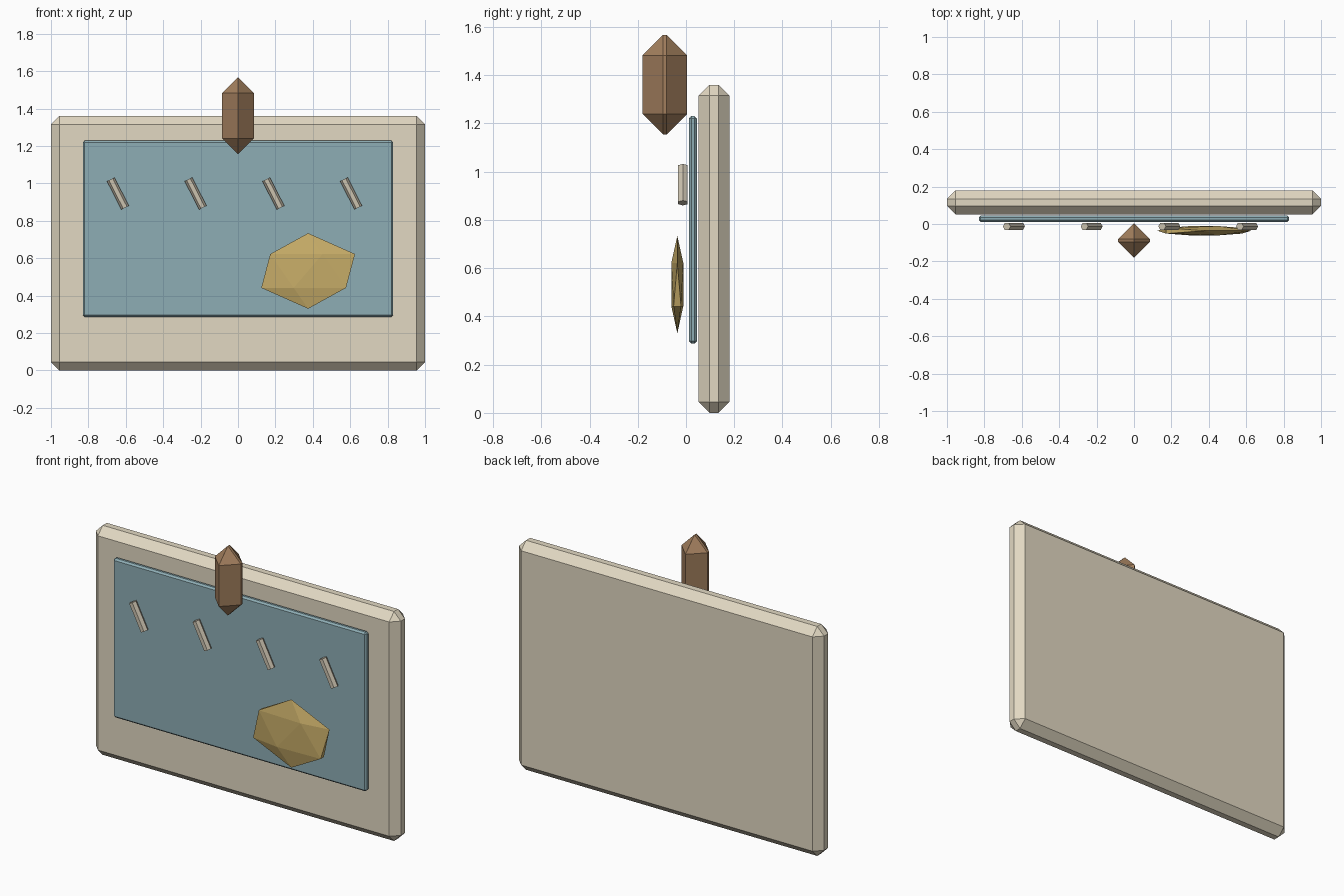
import bpy
import math

if "Cube" in bpy.data.objects:
    bpy.data.objects.remove(bpy.data.objects["Cube"])


def material(name, rgb):
    m = bpy.data.materials.new(name)
    m.diffuse_color = (*rgb, 1)
    m.use_nodes = True
    m.node_tree.nodes["Principled BSDF"].inputs["Base Color"].default_value = m.diffuse_color
    return m


cream = material("cream", (0.76, 0.69, 0.54))
teal = material("teal", (0.27, 0.42, 0.46))
brown = material("brown", (0.36, 0.21, 0.11))
gold = material("gold", (0.58, 0.42, 0.14))
stone = material("stone", (0.60, 0.54, 0.43))


def finish(name, mat, scale=(1, 1, 1)):
    ob = bpy.context.object
    ob.name = name
    ob.scale = scale
    ob.data.materials.append(mat)
    bpy.ops.object.transform_apply(location=False, rotation=False, scale=True)
    return ob


def bevel_box(name, lo, hi, bevel, mat):
    centre = [(a + b) / 2 for a, b in zip(lo, hi)]
    bpy.ops.mesh.primitive_cube_add(size=1, location=centre)
    ob = finish(name, mat, [b - a for a, b in zip(lo, hi)])
    mod = ob.modifiers.new("chamfer", 'BEVEL')
    mod.width = bevel
    mod.segments = 1
    return ob


# Backing board, inset panel and the heavily chamfered top clip
bevel_box("board", (-1, 0.052, 0), (1, 0.18, 1.36), 0.045, cream)
bevel_box("panel", (-0.83, 0.012, 0.287), (0.83, 0.045, 1.23), 0.01, teal)
bevel_box("top_clip", (-0.085, -0.18, 1.155), (0.085, 0.005, 1.567), 0.0848, brown)

# Row of slanted hexagonal strokes
for i in range(4):
    bpy.ops.mesh.primitive_cylinder_add(
        vertices=6, radius=0.0225, depth=0.17,
        location=(-0.642 + 0.4155 * i, -0.013, 0.946))
    ob = finish(f"stroke_{i + 1}", stone)
    # turn the hexagon so its flats face front and back, then lean it
    for v in ob.data.vertices:
        v.co.x, v.co.y = v.co.y, -v.co.x
    ob.rotation_euler.y = -math.radians(27)

# Flattened faceted badge
bpy.ops.mesh.primitive_ico_sphere_add(subdivisions=1, radius=1,
                                      location=(0.375, -0.036, 0.532))
finish("badge", gold, (0.28, 0.029, 0.202))
